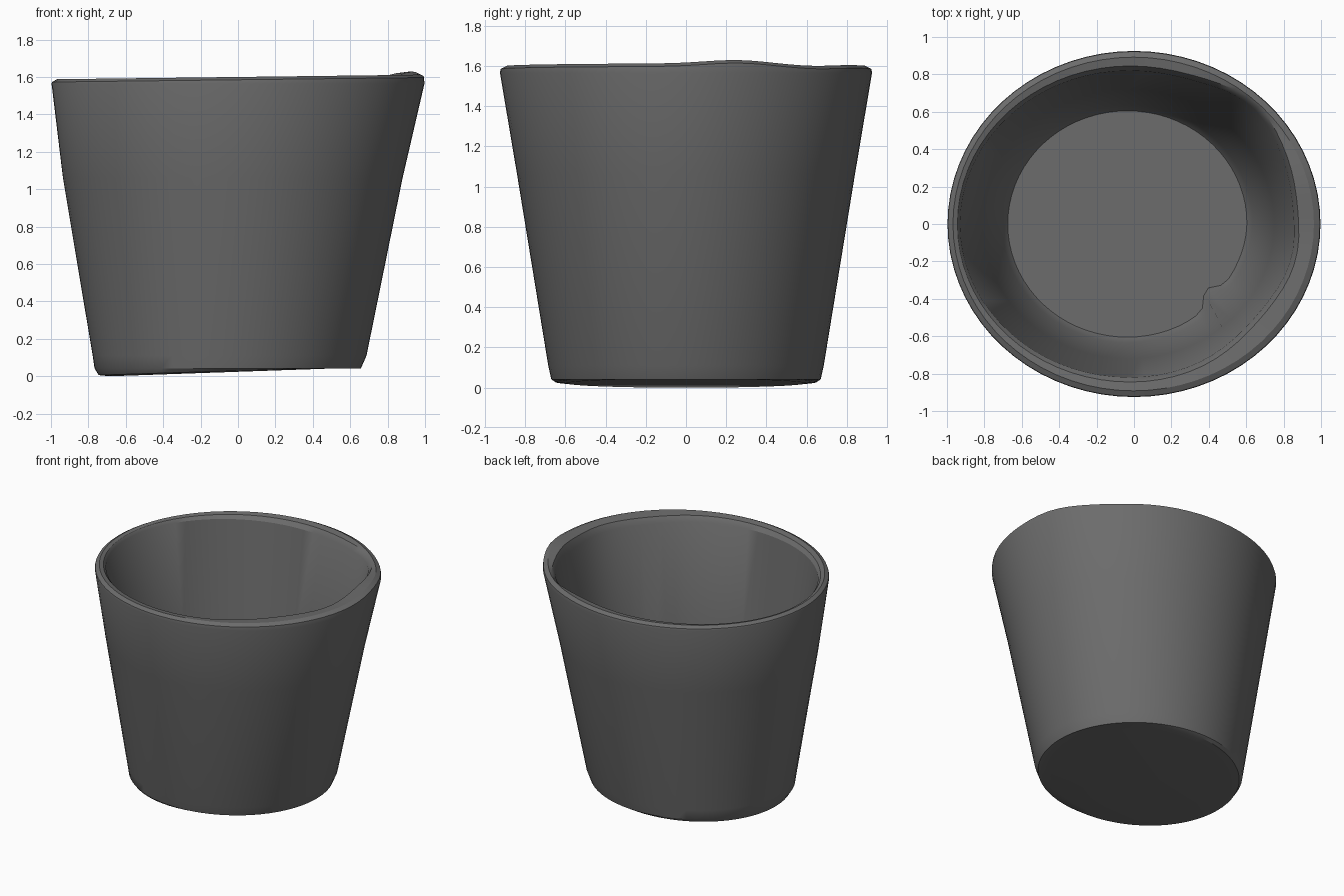
import bpy, bmesh, math

cube = bpy.data.objects.get("Cube")
if cube:
    bpy.data.objects.remove(cube, do_unlink=True)

SEGMENTS = 72


def bump(angle, centre, width):
    """Soft hump around one direction, in degrees."""
    d = (angle - centre + 180) % 360 - 180
    return math.exp(-(d / width) ** 2)


def rim_wave(a):
    # uneven hand-made lip, highest on the left side
    return 0.012 * math.cos(math.radians(a)) + 0.018 * bump(a, 16, 14) - 0.008 * bump(a, 45, 14)


def lip_shift(a):
    # lip is thick at the front left and thin at the back left
    return 0.045 * bump(a, 47, 16) - 0.035 * bump(a, -38, 22) - 0.025 * bump(a, 5, 16)


def floor_shift(a):
    # pinched crease where the wall meets the floor
    return -0.07 * bump(a, -42, 6) - 0.015 * bump(a, -30, 20)


def side_shift(a):
    return 0.018 * bump(a, 188, 22)


def tilt(a):
    return 0.022 * math.cos(math.radians(a))


def none(a):
    return 0.0


# rings from the base, up the outside, over the lip, down to the floor:
# centre x, radius x, radius y, height, radius change, height change
RINGS = [
    (-0.055, 0.63, 0.59, 0.022, none, tilt),
    (-0.055, 0.69, 0.65, 0.028, none, tilt),
    (-0.055, 0.712, 0.67, 0.042, none, none),
    (-0.045, 0.732, 0.685, 0.11, none, none),
    (-0.02, 0.90, 0.84, 1.06, side_shift, none),
    (0.0, 0.997, 0.925, 1.565, none, none),
    (0.0, 0.994, 0.922, 1.585, none, rim_wave),
    (-0.003, 0.965, 0.892, 1.600, none, rim_wave),
    (-0.02, 0.925, 0.845, 1.592, lip_shift, rim_wave),
    (-0.025, 0.905, 0.82, 1.56, lip_shift, none),
    (-0.03, 0.78, 0.72, 0.80, none, none),
    (-0.035, 0.67, 0.635, 0.15, floor_shift, none),
    (-0.035, 0.64, 0.605, 0.11, floor_shift, none),
]

bm = bmesh.new()
loops = []
for cx, rx, ry, z, dr, dz in RINGS:
    loop = []
    for i in range(SEGMENTS):
        a = 360 * i / SEGMENTS
        c, s = math.cos(math.radians(a)), math.sin(math.radians(a))
        loop.append(bm.verts.new((cx + (rx + dr(a)) * c, (ry + dr(a)) * s, z + dz(a))))
    loops.append(loop)

# walls
for low, high in zip(loops, loops[1:]):
    for i in range(SEGMENTS):
        j = (i + 1) % SEGMENTS
        bm.faces.new((low[i], low[j], high[j], high[i]))

# underside and inner floor
bm.faces.new(list(reversed(loops[0])))
bm.faces.new(loops[-1])
bmesh.ops.recalc_face_normals(bm, faces=bm.faces)

mesh = bpy.data.meshes.new("pot")
bm.to_mesh(mesh)
bm.free()
pot = bpy.data.objects.new("pot", mesh)
bpy.context.collection.objects.link(pot)

# dark grey clay
colour = (0.15, 0.15, 0.15, 1.0)
clay = bpy.data.materials.new("dark grey clay")
clay.use_nodes = True
clay.diffuse_color = colour
shader = clay.node_tree.nodes["Principled BSDF"]
shader.inputs["Base Color"].default_value = colour
shader.inputs["Roughness"].default_value = 0.8
mesh.materials.append(clay)

bpy.ops.object.select_all(action="DESELECT")
pot.select_set(True)
bpy.context.view_layer.objects.active = pot
bpy.ops.object.shade_smooth_by_angle(angle=math.radians(30))
